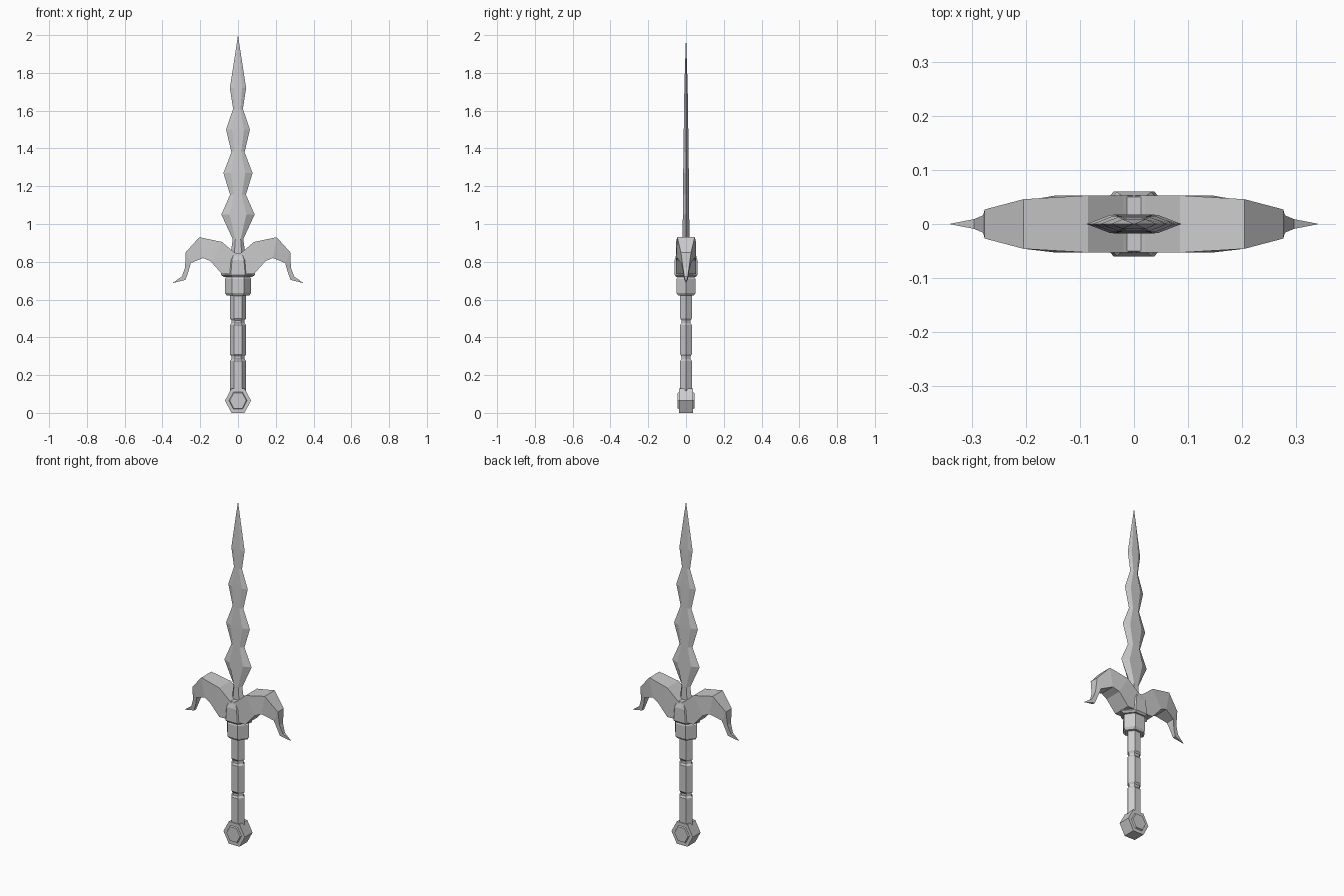
import bpy, bmesh, math
from mathutils import Vector

cube = bpy.data.objects.get("Cube")
if cube:
    bpy.data.objects.remove(cube)

steel = bpy.data.materials.new("grey steel")
steel.use_nodes = True
steel.diffuse_color = (0.6, 0.6, 0.6, 1)
steel.node_tree.nodes["Principled BSDF"].inputs["Base Color"].default_value = (0.6, 0.6, 0.6, 1)


def loft(name, rings):
    """Skin a closed, flat-shaded solid through rings of equal point count."""
    bm = bmesh.new()
    loops = [[bm.verts.new(p) for p in ring] for ring in rings]
    for a, b in zip(loops, loops[1:]):
        for i in range(len(a)):
            j = (i + 1) % len(a)
            bm.faces.new((a[i], a[j], b[j], b[i]))
    bm.faces.new(loops[0])
    bm.faces.new(loops[-1])
    bmesh.ops.remove_doubles(bm, verts=bm.verts, dist=0.0005)
    bmesh.ops.recalc_face_normals(bm, faces=bm.faces)
    mesh = bpy.data.meshes.new(name)
    bm.to_mesh(mesh)
    bm.free()
    mesh.materials.append(steel)
    obj = bpy.data.objects.new(name, mesh)
    bpy.context.collection.objects.link(obj)
    return obj


def hexagon(z, rx, ry, flat=0.47):
    """Flattened hexagon with points on the x axis and flats front and back."""
    f = rx * flat
    return [(rx, 0, z), (f, ry, z), (-f, ry, z), (-rx, 0, z), (-f, -ry, z), (f, -ry, z)]


# Wavy blade: height, half width, half thickness
blade = [(0.80, 0.045, 0.018), (0.92, 0.028, 0.018), (1.05, 0.088, 0.017),
         (1.155, 0.042, 0.016), (1.27, 0.077, 0.015), (1.38, 0.035, 0.013),
         (1.5, 0.063, 0.012), (1.61, 0.026, 0.010), (1.72, 0.043, 0.009),
         (2.0, 0.0, 0.0)]
loft("blade", [hexagon(z, rx, ry, 0.5) for z, rx, ry in blade])

# Guard arms: upper x, z, lower x, z, half depth
arm = [(0.0, 0.835, 0.0, 0.735, 0.053), (0.02, 0.85, 0.085, 0.735, 0.053),
       (0.085, 0.905, 0.145, 0.803, 0.053), (0.205, 0.93, 0.185, 0.82, 0.046),
       (0.277, 0.85, 0.25, 0.793, 0.027), (0.28, 0.77, 0.262, 0.75, 0.016),
       (0.297, 0.722, 0.278, 0.704, 0.009), (0.343, 0.69, 0.343, 0.688, 0.0)]
for name, s in (("left", 1), ("right", -1)):
    loft(name + "_guard_arm", [
        [(s * ux, -d, uz), (s * ux, d, uz), (s * lx, d, lz), (s * lx, -d, lz)]
        for ux, uz, lx, lz, d in arm])

# Hub between the arms
loft("guard_hub", [hexagon(z, rx, ry, 0.42) for z, rx, ry in
                   [(0.72, 0.075, 0.052), (0.73, 0.09, 0.06), (0.81, 0.075, 0.06),
                    (0.845, 0.05, 0.05)]])

# Collar under the guard
loft("collar", [hexagon(z, rx, ry) for z, rx, ry in
                [(0.622, 0.06, 0.042), (0.635, 0.07, 0.05), (0.71, 0.07, 0.05),
                 (0.722, 0.06, 0.043)]])

# Grip in three segments with narrow grooves between them
for i, (low, high) in enumerate([(0.10, 0.285), (0.3, 0.475), (0.49, 0.63)]):
    loft("grip_segment_%d" % (i + 1), [hexagon(z, rx, ry) for z, rx, ry in
         [(low, 0.035, 0.024), (low + 0.01, 0.043, 0.031),
          (high - 0.01, 0.043, 0.031), (high, 0.035, 0.024)]])
loft("grip_core", [hexagon(z, 0.035, 0.024) for z in (0.1, 0.63)])


# Six-sided pommel with raised front and back bosses
def pommel_ring(y, r):
    return [(r * math.cos(math.radians(a)), y, 0.065 + 1.08 * r * math.sin(math.radians(a)))
            for a in range(0, 360, 60)]


loft("pommel", [pommel_ring(y, r) for y, r in
                [(-0.044, 0.044), (-0.036, 0.048), (-0.036, 0.069),
                 (0.036, 0.069), (0.036, 0.048), (0.044, 0.044)]])
